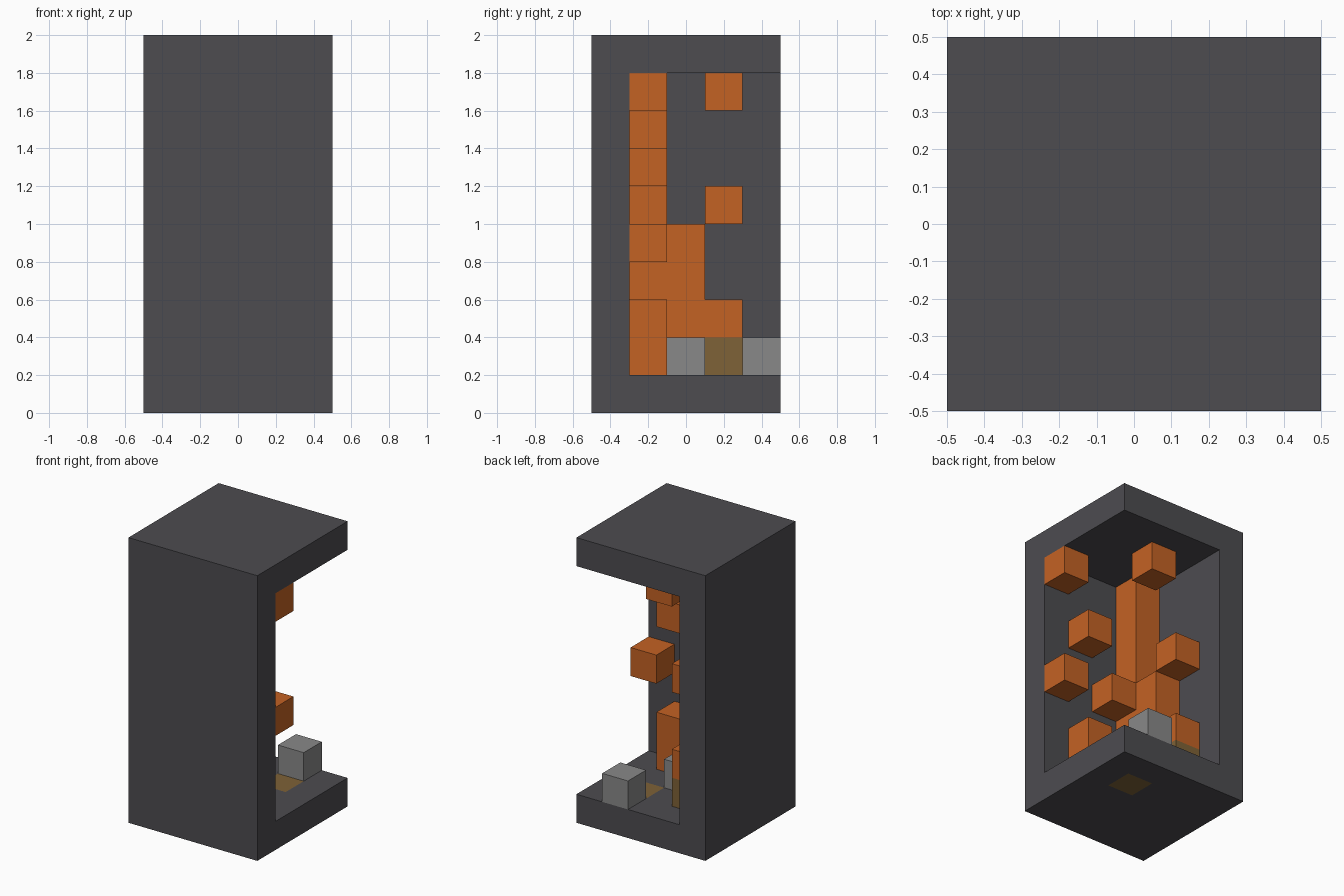
import bpy
import bmesh
from mathutils import Matrix, Vector

cube = bpy.data.objects.get("Cube")
if cube:
    bpy.data.objects.remove(cube, do_unlink=True)

CELL = 0.2


def make_material(name, hex_code):
    srgb = [int(hex_code[i:i + 2], 16) / 255 for i in (0, 2, 4)]
    rgb = [c / 12.92 if c <= 0.04045 else ((c + 0.055) / 1.055) ** 2.4 for c in srgb]
    mat = bpy.data.materials.new(name)
    mat.use_nodes = True
    mat.diffuse_color = (*rgb, 1)
    mat.node_tree.nodes["Principled BSDF"].inputs["Base Color"].default_value = (*rgb, 1)
    return mat


charcoal = make_material("charcoal", "4D4C50")
orange = make_material("orange", "C46224")
brown = make_material("brown", "7E6237")
grey = make_material("grey", "898989")


def add_object(name, bm, *materials):
    mesh = bpy.data.meshes.new(name)
    bm.to_mesh(mesh)
    bm.free()
    for mat in materials:
        mesh.materials.append(mat)
    obj = bpy.data.objects.new(name, mesh)
    bpy.context.collection.objects.link(obj)
    return obj


def box(name, low, high, mat):
    low, high = Vector(low), Vector(high)
    bm = bmesh.new()
    bmesh.ops.create_cube(bm, size=1, matrix=Matrix.Translation((low + high) / 2)
                          @ Matrix.Diagonal((*(high - low), 1)))
    return add_object(name, bm, mat)


def pillar(name, x, y, bottom, top, mat):
    h = CELL / 2
    return box(name, (x - h, y - h, bottom), (x + h, y + h, top), mat)


# Floor slab of five by five cells, with one brown cell running through it
bm = bmesh.new()
bmesh.ops.create_grid(bm, x_segments=5, y_segments=5, size=0.5)
top = bmesh.ops.extrude_face_region(bm, geom=bm.faces[:])["geom"]
bmesh.ops.translate(bm, vec=(0, 0, CELL),
                    verts=[v for v in top if isinstance(v, bmesh.types.BMVert)])
bmesh.ops.recalc_face_normals(bm, faces=bm.faces[:])
for face in bm.faces:
    c = face.calc_center_median()
    face.material_index = int(abs(c.x - CELL) < 0.05 and abs(c.y - CELL) < 0.05)
add_object("floor", bm, charcoal, brown)

# Shell: roof and the two solid walls
box("roof", (-0.5, -0.5, 1.8), (0.5, 0.5, 2), charcoal)
box("front_wall", (-0.5, -0.5, 0.2), (0.5, -0.3, 1.8), charcoal)
box("right_wall", (-0.5, -0.3, 0.2), (-0.3, 0.5, 1.8), charcoal)

# Orange pillars
pillar("corner_column", -0.2, -0.2, 0.2, 1.8, orange)
pillar("side_column", -0.2, 0, 0.2, 1, orange)
pillar("front_post", 0.2, -0.2, 0.2, 0.6, orange)

# Orange blocks mounted on the walls and ceiling
blocks = {
    "high_front_block": (0.4, -0.2, 1.6),
    "ceiling_block": (0, 0.2, 1.6),
    "upper_front_block": (0.2, -0.2, 1.2),
    "upper_side_block": (-0.2, 0.2, 1),
    "outer_front_block": (0.4, -0.2, 0.8),
    "inner_front_block": (0, -0.2, 0.8),
    "low_side_block": (-0.2, 0.2, 0.4),
}
for name, (x, y, z) in blocks.items():
    pillar(name, x, y, z, z + CELL, orange)

# Blocks resting on the floor
pillar("brown_base_block", -0.2, 0.2, 0.2, 0.4, brown)
pillar("middle_grey_block", 0, 0, 0.2, 0.4, grey)
pillar("rear_grey_block", 0.2, 0.4, 0.2, 0.4, grey)
